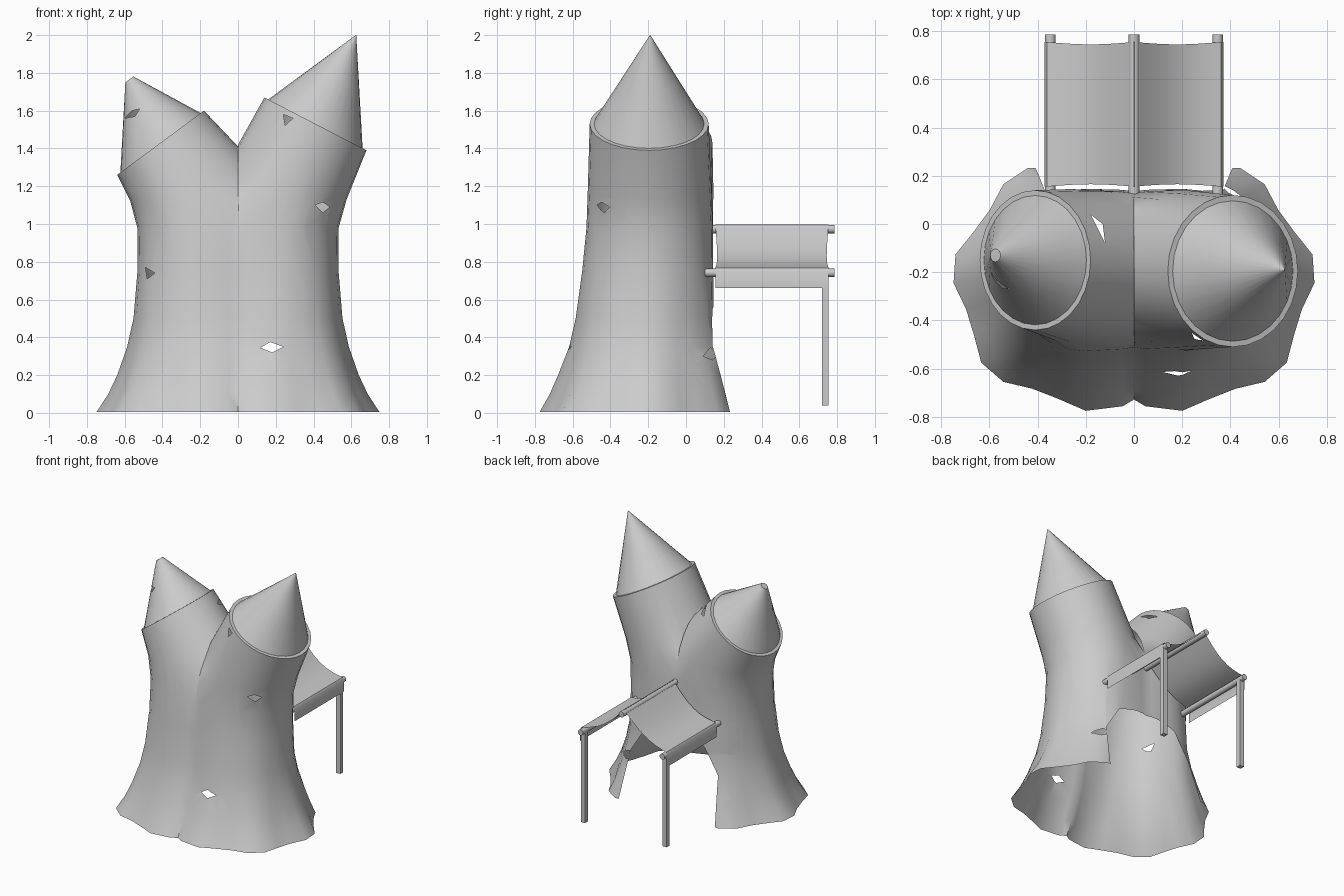
import bpy, bmesh, math
from mathutils import Vector as V

if "Cube" in bpy.data.objects:
    bpy.data.objects.remove(bpy.data.objects["Cube"])

grey = bpy.data.materials.new("plain_grey")
grey.use_nodes = True
grey.diffuse_color = (0.6, 0.6, 0.6, 1)
grey.node_tree.nodes["Principled BSDF"].inputs["Base Color"].default_value = (0.6, 0.6, 0.6, 1)
SIDES = 28


def finish(bm, name, angle=50):
    mesh = bpy.data.meshes.new(name)
    bmesh.ops.recalc_face_normals(bm, faces=bm.faces)
    bm.to_mesh(mesh)
    bm.free()
    mesh.materials.append(grey)
    obj = bpy.data.objects.new(name, mesh)
    bpy.context.collection.objects.link(obj)
    bpy.ops.object.select_all(action='DESELECT')
    obj.select_set(True)
    bpy.context.view_layer.objects.active = obj
    bpy.ops.object.shade_smooth_by_angle(angle=math.radians(angle))
    return obj


def bridge(bm, a, b):
    for i in range(len(a)):
        j = (i + 1) % len(a)
        bm.faces.new((a[i], a[j], b[j], b[i]))


def ring_points(outer, inner, mid, y_front, y_back, fold=0.0):
    """Tilted, lopsided ring; fold adds seven soft lobes."""
    pts = []
    for i in range(SIDES):
        t = math.tau * i / SIDES
        k = 1 + fold * (math.cos(7 * (t - 0.134)) - 1)
        c, s = math.cos(t) * k, math.sin(t) * k
        end = outer if c > 0 else inner
        x, z = [m + abs(c) * (e - m) for m, e in zip(mid, end)]
        pts.append(V((x, (y_front + y_back) / 2 + s * (y_back - y_front) / 2, z)))
    return pts


def cut_hole(bm, pts, d, depth):
    """Remove the skin inside a convex outline swept along d, beyond depth."""
    d = V(d)
    axes = [i for i in range(3) if abs(d[i]) < 0.5]
    pts = [V(p) for p in pts]
    mid = sum(pts, V()) / len(pts)

    def near(f):
        for a in axes:
            fv, pv = [v.co[a] for v in f.verts], [p[a] for p in pts]
            if max(fv) < min(pv) or min(fv) > max(pv):
                return False
        return f.calc_center_median().dot(d) > depth
    faces = [f for f in bm.faces if near(f)]
    for p, q in zip(pts, pts[1:] + pts[:1]):
        n = (q - p).cross(d).normalized()
        if (mid - p).dot(n) < 0:
            n = -n
        geom = list({v for f in faces for v in f.verts}) + list({e for f in faces for e in f.edges}) + faces
        out = bmesh.ops.bisect_plane(bm, geom=geom, dist=1e-5, plane_co=p, plane_no=n)["geom"]
        faces = [f for f in out if isinstance(f, bmesh.types.BMFace)
                 and (f.calc_center_median() - p).dot(n) > 0]
    bmesh.ops.delete(bm, geom=faces, context='FACES')


# Shared skirt levels: height, outer x, front y, back y, fold depth
skirt = [(0.005, 0.76, -0.78, 0.29, 0.05), (0.1, 0.695, -0.725, 0.26, 0.04),
         (0.2, 0.645, -0.68, 0.23, 0.03), (0.35, 0.59, -0.62, 0.185, 0.02),
         (0.5, 0.555, -0.585, 0.155, 0.012), (0.75, 0.533, -0.55, 0.147, 0.005),
         (0.98, 0.533, -0.527, 0.142, 0)]

# Upper levels of each trunk: outer, inner, middle (x, z), front y, back y
tall_top = [((0.575, 1.13), (-0.1, 1.24), (0.26, 1.18), -0.52, 0.135),
            ((0.68, 1.39), (0.14, 1.67), (0.41, 1.53), -0.51, 0.12)]
short_top = [((0.57, 1.12), (-0.1, 1.305), (0.26, 1.18), -0.49, 0.145),
             ((0.64, 1.26), (0.18, 1.60), (0.41, 1.43), -0.44, 0.14)]


def trunk(bm, side, top):
    """Half of the body, clipped on the middle plane; returns the roof seat ring."""
    levels = [ring_points((x, z), (-0.5, z), (0.2, z), f, b, k) for z, x, f, b, k in skirt]
    levels += [ring_points(*t) for t in top]
    centre = sum(levels[-1], V()) / SIDES
    seat = [p.lerp(centre, 0.075) for p in levels[-1]]
    levels.append(seat)
    rings = [[bm.verts.new((p.x * side, p.y, p.z)) for p in lev] for lev in levels]
    made = []
    for a, b in zip(rings, rings[1:]):
        bridge(bm, a, b)
    made = list({v for r in rings for v in r})
    faces = list({f for v in made for f in v.link_faces})
    edges = list({e for f in faces for e in f.edges})
    bmesh.ops.bisect_plane(bm, geom=made + edges + faces, dist=1e-5, plane_co=(0, 0, 0),
                           plane_no=(side, 0, 0), clear_inner=True)
    return [V((p.x * side, p.y, p.z)) for p in seat]


# Twin trunk body
bm = bmesh.new()
tall_seat = trunk(bm, 1, tall_top)
short_seat = trunk(bm, -1, short_top)
seam = [v for v in bm.verts if abs(v.co.x) < 1e-4]
bmesh.ops.remove_doubles(bm, verts=seam, dist=0.02)

# Doorway at the back, then small tears
door = [(0.42, 0, -0.1), (0.37, 0, 0.36), (0.25, 0, 0.55), (0.1, 0, 0.59)]
door += [(-x, y, z) for x, y, z in reversed(door)]
cut_hole(bm, door, (0, 1, 0), 0.0)
front = (0, -1, 0)
cut_hole(bm, [(0.12, 0, 0.345), (0.17, 0, 0.375), (0.24, 0, 0.35), (0.18, 0, 0.32)], front, 0.3)
cut_hole(bm, [(0.41, 0, 1.1), (0.45, 0, 1.115), (0.485, 0, 1.09), (0.45, 0, 1.06)], front, 0.25)
cut_hole(bm, [(-0.49, 0, 0.77), (-0.44, 0, 0.74), (-0.48, 0, 0.71)], front, 0.2)
cut_hole(bm, [(0, 0.09, 0.3), (0, 0.13, 0.345), (0, 0.17, 0.31), (0, 0.14, 0.28)], (1, 0, 0), 0.2)
cut_hole(bm, [(0.24, 0, 1.58), (0.29, 0, 1.56), (0.25, 0, 1.52)], front, 0.25)
cut_hole(bm, [(-0.18, 0.04, 0), (-0.13, 0, 0), (-0.12, -0.08, 0)], (0, 0, 1), 1.1)
finish(bm, "twin_trunk_body")


# Roof cones, seated inside the trunk rims
def roof(name, seat, tip, tip_radius, tear=None):
    bm = bmesh.new()
    centre = sum(seat, V()) / SIDES
    rings = []
    for k in (0, 0.5, 1):
        rings.append([bm.verts.new(p.lerp(V(tip) + (p - centre) * tip_radius, k)) for p in seat])
    for a, b in zip(rings, rings[1:]):
        bridge(bm, a, b)
    bm.faces.new(rings[-1])
    if tear:
        cut_hole(bm, tear, front, 0.15)
    finish(bm, name)


roof("tall_roof", tall_seat, (0.625, -0.19, 2.0), 0.004)
roof("short_roof", short_seat, (-0.575, -0.13, 1.765), 0.1,
     [(-0.6, 0, 1.56), (-0.56, 0, 1.6), (-0.52, 0, 1.61), (-0.545, 0, 1.57)])


# Awning poles and posts
def rod(name, x, z, y0, y1):
    bpy.ops.mesh.primitive_cylinder_add(vertices=12, radius=0.022, depth=y1 - y0,
                                        location=(x, (y0 + y1) / 2, z), rotation=(math.pi / 2, 0, 0))
    obj = bpy.context.object
    obj.name = name
    obj.data.materials.append(grey)
    bpy.ops.object.shade_smooth_by_angle(angle=math.radians(40))


rod("awning_ridge_pole", 0, 0.973, 0.1, 0.785)
for side, label in ((1, "left"), (-1, "right")):
    rod(label + "_awning_pole", side * 0.347, 0.742, 0.1, 0.785)
    bpy.ops.mesh.primitive_cube_add(size=1, location=(side * 0.347, 0.737, 0.39))
    post = bpy.context.object
    post.name = label + "_awning_post"
    post.scale = (0.036, 0.036, 0.7)
    post.data.materials.append(grey)

# Sagging awning cloth with hanging side flaps
half = [(0.37, 0.66), (0.371, 0.75)]
for i in range(9):
    u = i / 8
    half.append((0.36 * (1 - u), 0.768 + 0.23 * u - 0.05 * math.sin(math.pi * u)))
profile = half + [(-x, z) for x, z in reversed(half[:-1])]
bm = bmesh.new()
rows = []
for y, bow in ((0.155, 1), (0.755, -1)):
    rows.append([bm.verts.new((x, y + bow * 0.01 * abs(math.sin(math.pi * x / 0.36)), z)) for x, z in profile])
for i in range(len(profile) - 1):
    bm.faces.new((rows[0][i], rows[0][i + 1], rows[1][i + 1], rows[1][i]))
finish(bm, "awning_cloth", 40)
